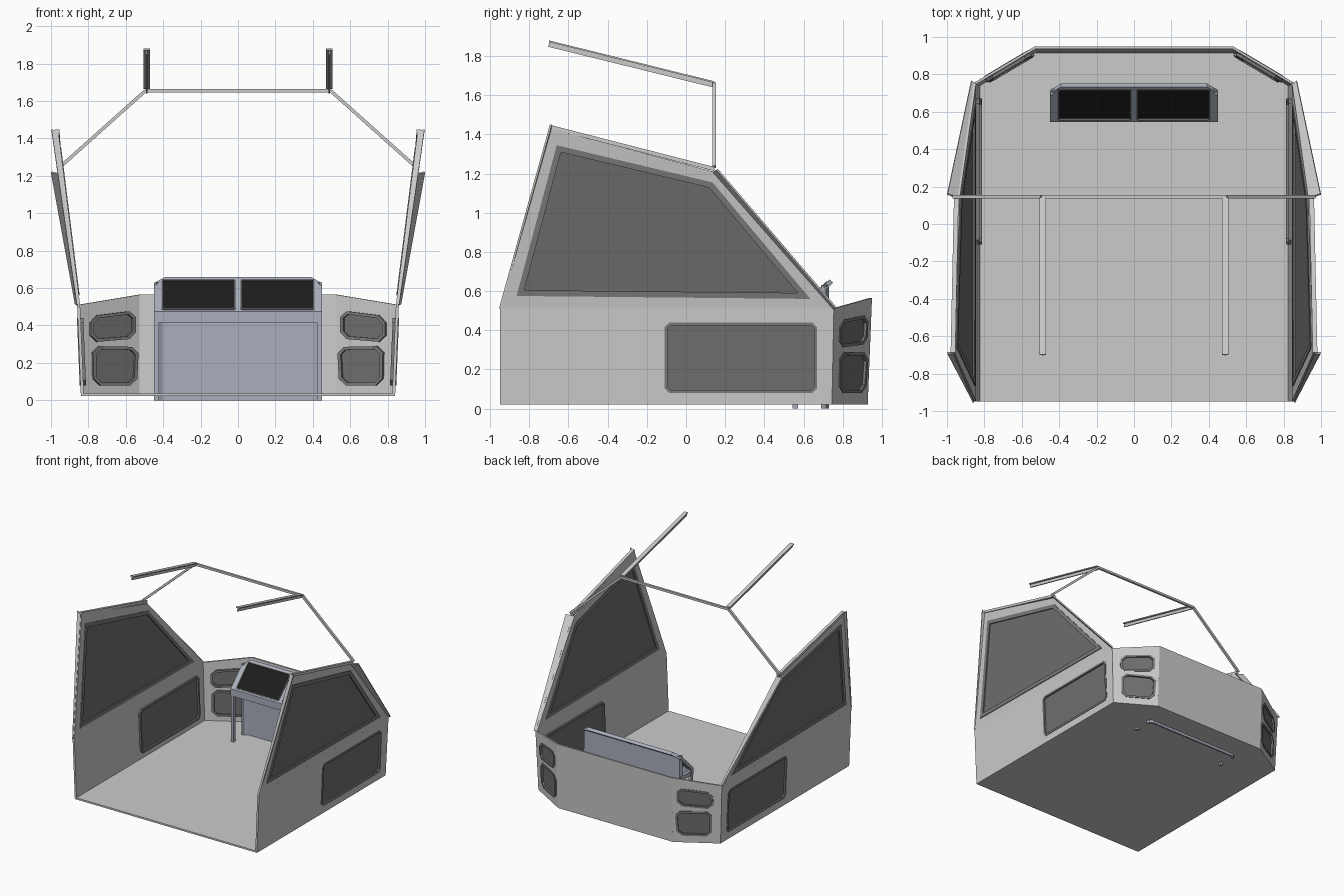
import bpy, bmesh
from mathutils import Vector, Matrix
from mathutils.geometry import intersect_line_line_2d  # noqa

if "Cube" in bpy.data.objects:
    bpy.data.objects.remove(bpy.data.objects["Cube"])


def material(name, rgb):
    m = bpy.data.materials.new(name)
    m.diffuse_color = (*rgb, 1)
    m.use_nodes = True
    m.node_tree.nodes["Principled BSDF"].inputs["Base Color"].default_value = m.diffuse_color
    return m


GLASS = material("glass", (0.16, 0.16, 0.16))
DARK = material("dark_trim", (0.2, 0.2, 0.2))
BLUE = material("console_paint", (0.40, 0.43, 0.50))
BLACK = material("screen_black", (0.012, 0.012, 0.012))


def finish(name, bm, mat=None, mirror=False):
    bmesh.ops.recalc_face_normals(bm, faces=bm.faces)
    me = bpy.data.meshes.new(name)
    bm.to_mesh(me)
    bm.free()
    ob = bpy.data.objects.new(name, me)
    bpy.context.collection.objects.link(ob)
    if mat:
        me.materials.append(mat)
    if mirror:
        ob.modifiers.new("Mirror", 'MIRROR').use_clip = False
    return ob


def panel(name, outer, holes, fn, w0, w1, mat=None, mirror=False):
    """Flat outline with holes, thickened from w0 to w1 and placed by fn(u, v, w)."""
    bm = bmesh.new()
    for loop in [outer] + holes:
        vs = [bm.verts.new((u, v, w0)) for u, v in loop]
        for a, b in zip(vs, vs[1:] + vs[:1]):
            bm.edges.new((a, b))
    bmesh.ops.triangle_fill(bm, edges=bm.edges[:], use_beauty=True, normal=(0, 0, 1))
    ext = bmesh.ops.extrude_face_region(bm, geom=bm.faces[:], use_keep_orig=True)
    for g in ext["geom"]:
        if isinstance(g, bmesh.types.BMVert):
            g.co.z = w1
    for v in bm.verts:
        v.co = fn(*v.co)
    return finish(name, bm, mat, mirror)


def bars(name, segs, w, h, mat=None, mirror=False):
    """Rectangular bars between pairs of points."""
    bm = bmesh.new()
    for a, b in segs:
        a, b = Vector(a), Vector(b)
        d = b - a
        m = Matrix.Translation((a + b) / 2) @ d.to_track_quat('X', 'Z').to_matrix().to_4x4()
        bmesh.ops.create_cube(bm, size=1, matrix=m @ Matrix.Diagonal((d.length, w, h, 1)))
    return finish(name, bm, mat, mirror)


def inset(poly, d):
    """Shrink a polygon by d."""
    p = [Vector(q) for q in poly]
    n = len(p)
    s = 1 if sum(p[i].x * p[(i + 1) % n].y - p[i].y * p[(i + 1) % n].x for i in range(n)) > 0 else -1
    out = []
    for i in range(n):
        e1, e2 = (p[i] - p[i - 1]).normalized(), (p[(i + 1) % n] - p[i]).normalized()
        n1, n2 = s * Vector((-e1.y, e1.x)), s * Vector((-e2.y, e2.x))
        out.append(tuple(p[i] + (n1 + n2) * d / (1 + n1.dot(n2))))
    return out


def chamfer(poly, c):
    """Cut every corner of a polygon."""
    p = [Vector(q) for q in poly]
    out = []
    for i, q in enumerate(p):
        out.append(tuple(q + (p[i - 1] - q).normalized() * c))
        out.append(tuple(q + (p[(i + 1) % len(p)] - q).normalized() * c))
    return out


def window(name, poly, fn, frame_w, w0, w1):
    """Raised frame with a glass pane inside."""
    mid = (w0 + w1) / 2
    panel(name + "_frame", poly, [inset(poly, frame_w)], fn, w0, w1, DARK, True)
    panel(name + "_glass", inset(poly, frame_w * 0.9), [], fn, mid - 0.003, mid + 0.003, GLASS, True)


# placement of the wall planes (w points into the cab)
def side_low(y, z, w):
    return Vector((0.84 + (z - 0.02) * 0.041 - w, y, z))


def side_high(y, z, w):
    return Vector((0.86 + (z - 0.51) * 0.125 - w, y, z))


def nose_side(x, z, w):
    return Vector((x - 0.5 * w, 0.745 + (0.84 - x) * 0.59 + (z - 0.02) * 0.04 - 0.86 * w, z))


def nose_front(x, z, w):
    return Vector((x, 0.928 + (z - 0.02) * 0.04 - w, z))


def flat(x, y, w):
    return Vector((x, y, w))


# floor
panel("floor", [(-0.84, -0.95), (0.84, -0.95), (0.84, 0.745), (0.53, 0.928), (-0.53, 0.928), (-0.84, 0.745)],
      [], flat, 0.022, 0.036)

# lower side walls with window
low_win = chamfer([(-0.11, 0.08), (0.67, 0.08), (0.67, 0.44), (-0.11, 0.44)], 0.025)
panel("lower_side_wall", [(-0.95, 0.022), (0.745, 0.022), (0.755, 0.51), (-0.95, 0.51)],
      [low_win], side_low, 0, 0.016, None, True)
window("lower_side_window", low_win, side_low, 0.016, -0.004, 0.03)

# upper side walls with large window
high = [(-0.95, 0.51), (0.755, 0.51), (0.14, 1.21), (-0.69, 1.43)]
high_win = [(-0.865, 0.575), (0.635, 0.56), (0.135, 1.155), (-0.66, 1.345)]
panel("upper_side_wall", high, [high_win], side_high, 0, 0.016, None, True)
window("upper_side_window", high_win, side_high, 0.03, -0.006, 0.02)

# nose walls
nose_wins = [chamfer([(0.80, 0.31), (0.80, 0.45), (0.56, 0.48), (0.56, 0.33)], 0.035),
             chamfer([(0.785, 0.08), (0.79, 0.29), (0.545, 0.285), (0.555, 0.08)], 0.035)]
panel("nose_side_wall", [(0.84, 0.022), (0.86, 0.51), (0.53, 0.565), (0.53, 0.022)],
      nose_wins, nose_side, 0, 0.014, None, True)
for i, win in enumerate(nose_wins):
    window("nose_window_%d" % (i + 1), win, nose_side, 0.016, -0.005, 0.03)
panel("nose_front_wall", [(-0.53, 0.022), (0.53, 0.022), (0.53, 0.565), (-0.53, 0.565)],
      [], nose_front, 0, 0.014)

# outward flanges on the sloping pillars, and the top rail
for name, quad in {
    "front_pillar_flange": [(0.86, 0.755, 0.51), (0.87, 0.765, 0.515), (0.998, 0.16, 1.22), (0.945, 0.14, 1.21)],
    "rear_pillar_flange": [(0.855, -0.95, 0.51), (0.862, -0.95, 0.51), (0.998, -0.69, 1.45), (0.965, -0.69, 1.43)],
}.items():
    bm = bmesh.new()
    bm.faces.new([bm.verts.new(q) for q in quad])
    ob = finish(name, bm, None, True)
    sol = ob.modifiers.new("Solidify", 'SOLIDIFY')
    sol.thickness, sol.offset = 0.01, 0
bars("side_top_rail", [((0.968, -0.69, 1.437), (0.95, 0.145, 1.223))], 0.025, 0.02, None, True)

# roof hoop and roof beams (angle section)
hoop = [(-0.965, 0.145, 1.235), (-0.495, 0.145, 1.655), (0.495, 0.145, 1.655), (0.965, 0.145, 1.235)]
bars("roof_hoop", list(zip(hoop, hoop[1:])), 0.018, 0.018)
bars("roof_beam_top", [((0.488, 0.14, 1.668), (0.488, -0.7, 1.876))], 0.034, 0.008, None, True)
bars("roof_beam_web", [((0.488, 0.14, 1.655), (0.488, -0.7, 1.862))], 0.009, 0.03, None, True)


# console: tilted screen housing
def slope(x, t, w):
    return Vector((x, 0.545 + t * 0.714 + w * 0.7, 0.475 + t * 0.7 - w * 0.714))


screens = [chamfer([(s * 0.012, 0.012), (s * 0.41, 0.012), (s * 0.41, 0.245), (s * 0.012, 0.245)], 0.008)
           for s in (-1, 1)]
panel("screen_housing", [(-0.45, 0), (0.45, 0), (0.45, 0.215), (0.39, 0.264), (-0.39, 0.264), (-0.45, 0.215)],
      screens, slope, 0, 0.025, BLUE)
for i, s in enumerate(screens):
    panel("screen_bezel_%d" % (i + 1), s, [inset(s, 0.009)], slope, -0.004, 0.012, DARK)
    panel("screen_%d" % (i + 1), inset(s, 0.008), [], slope, 0.006, 0.012, BLACK)

# console: legs, rails and curved back panel
bars("console_leg", [((0.435, 0.558, 0), (0.435, 0.558, 0.455))], 0.026, 0.026, BLUE, True)
bars("console_side_rail", [((0.435, 0.56, 0.438), (0.435, 0.71, 0.438))], 0.026, 0.036, BLUE, True)
bars("console_front_rail", [((-0.45, 0.558, 0.446), (0.45, 0.558, 0.446))], 0.026, 0.058, BLUE)
back = [(-0.45, 0.69), (-0.44, 0.715), (-0.415, 0.73), (0.415, 0.73), (0.44, 0.715), (0.45, 0.69)]
inner = [(x * 0.97, y - 0.014 * (y > 0.7)) for x, y in reversed(back)]
panel("console_back_panel", back + inner, [], flat, 0, 0.63, BLUE)
